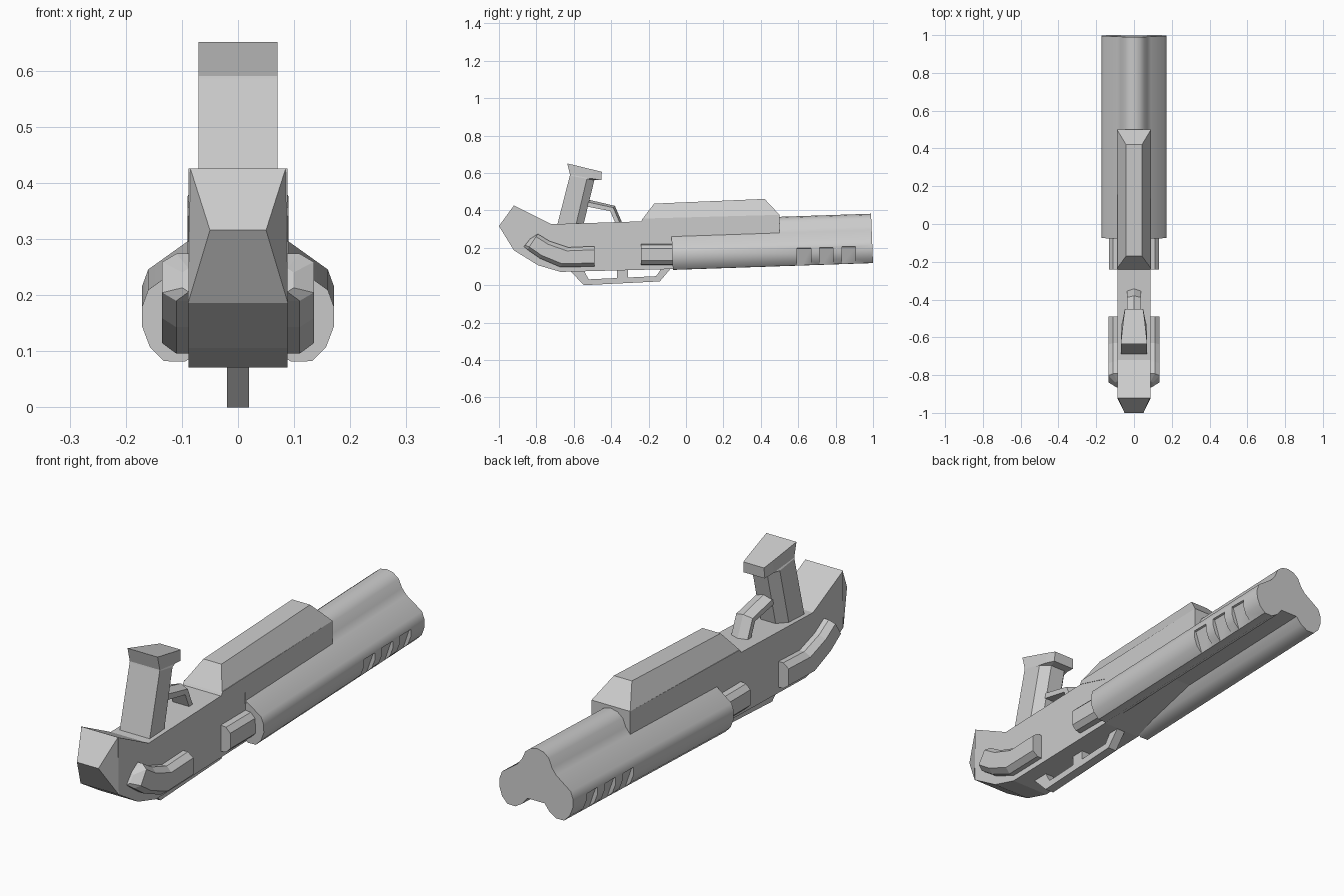
import bpy, bmesh, math
from mathutils import Vector

cube = bpy.data.objects.get("Cube")
if cube:
    bpy.data.objects.remove(cube, do_unlink=True)

metal = bpy.data.materials.new("plain_grey")
metal.use_nodes = True
GREY = (0.6, 0.6, 0.6, 1)
metal.diffuse_color = GREY
metal.node_tree.nodes["Principled BSDF"].inputs["Base Color"].default_value = GREY


def loft(name, rings):
    """Skin a list of closed rings and cap both ends."""
    bm = bmesh.new()
    loops = [[bm.verts.new(p) for p in ring] for ring in rings]
    n = len(loops[0])
    for a, b in zip(loops, loops[1:]):
        for i in range(n):
            j = (i + 1) % n
            bm.faces.new((a[i], a[j], b[j], b[i]))
    bm.faces.new(loops[0])
    bm.faces.new(loops[-1])
    bmesh.ops.recalc_face_normals(bm, faces=bm.faces)
    mesh = bpy.data.meshes.new(name)
    bm.to_mesh(mesh)
    bm.free()
    mesh.materials.append(metal)
    obj = bpy.data.objects.new(name, mesh)
    bpy.context.collection.objects.link(obj)
    return obj


def prism(name, profile, half):
    """Side profile (y, z) widened to both sides; half is one width or one per point."""
    if not isinstance(half, (list, tuple)):
        half = [half] * len(profile)
    return loft(name, [[(s * h, y, z) for (y, z), h in zip(profile, half)] for s in (-1, 1)])


# Main body and tapered nose
prism("body", [(-0.92, 0.43), (-0.92, 0.19), (-0.79, 0.11), (-0.67, 0.075), (-0.08, 0.09),
               (0.4, 0.16), (0.4, 0.3), (-0.24, 0.345), (-0.72, 0.33)], 0.088)
prism("nose", [(-0.92, 0.43), (-1, 0.32), (-0.92, 0.19)], [0.085, 0.05, 0.089])

# Upper housing: straight lower part and chamfered lid
prism("housing", [(-0.24, 0.345), (-0.23, 0.36), (0.5, 0.38), (0.5, 0.28), (-0.08, 0.25),
                  (-0.08, 0.3)], 0.09)


def plate(y0, z0, y1, z1, h):
    return [(-h, y0, z0), (h, y0, z0), (h, y1, z1), (-h, y1, z1)]


loft("housing_lid", [plate(-0.235, 0.355, 0.5, 0.38, 0.09), plate(-0.17, 0.44, 0.42, 0.465, 0.042)])

# Triple lobed barrel, rising slightly to the back
half = [(0.03, 0.38), (0.055, 0.36), (0.07, 0.325), (0.09, 0.3), (0.16, 0.25), (0.171, 0.22),
        (0.171, 0.185), (0.157, 0.148), (0.132, 0.123), (0.095, 0.122), (0.065, 0.14), (0.04, 0.17)]
section = [(0, 0.386)] + half + [(-x, z) for x, z in reversed(half)]


def barrel_ring(y):
    drop = 0.034 * (1 - y)
    return [(x, y - 0.04 * (z - 0.12), z - drop) for x, z in section]


barrel = loft("barrel", [barrel_ring(-0.07), barrel_ring(1)])

# Slanted cooling notches cut into both lower lobes
for y in (0.63, 0.75, 0.87):
    lift = 0.03 * (y - 0.63)
    for s in (-1, 1):
        wedge = [(0.18, 0.205), (0.163, 0.2), (0.125, 0.09), (0.18, 0.09)]
        cutter = loft("notch_cutter", [[(s * x, yy, z + lift) for x, z in wedge]
                                       for yy in (y - 0.037, y + 0.037)])
        cutter.hide_render = True
        mod = barrel.modifiers.new("notch", 'BOOLEAN')
        mod.operation = 'DIFFERENCE'
        mod.solver = 'EXACT'
        mod.object = cutter
        bpy.context.view_layer.objects.active = barrel
        bpy.ops.object.modifier_apply(modifier=mod.name)
        bpy.data.objects.remove(cutter, do_unlink=True)
bpy.ops.object.select_all(action='DESELECT')
barrel.select_set(True)
bpy.context.view_layer.objects.active = barrel
bpy.ops.object.shade_smooth_by_angle(angle=math.radians(35))

# Side blocks in front of the barrel, and bent side tubes by the nose
block = [(0.07, 0.225), (0.112, 0.22), (0.132, 0.2), (0.132, 0.135), (0.112, 0.115), (0.07, 0.11)]
bends = [(-0.49, 0.158, 0, 0.054), (-0.65, 0.153, 0.02, 0.053),
         (-0.755, 0.193, 0.026, 0.046), (-0.82, 0.236, 0.028, 0.042)]
for side, s in (("left", 1), ("right", -1)):
    loft(side + "_block", [[(s * x, y, z) for x, z in block] for y in (-0.24, -0.05)])
    rings = []
    for y, z, lean, r in bends:
        shape = [(0.07, 1), (0.11, 1), (0.135, 0.65), (0.135, -0.65), (0.11, -1), (0.07, -1)]
        rings.append([(s * x, y + lean * k, z + r * k) for x, k in shape])
    # Pinched tube end
    rings.append([(s * (0.07 + 0.45 * (x - 0.07)), y - 0.03 + lean * k * 0.6, z - 0.005 + r * k * 0.5)
                  for x, k in shape])
    loft(side + "_tube", rings)


# Upright grip with chamfered back and flared head
def grip_ring(front, mid, back, zf, zb, wf, wm, wb):
    zm = zf + (zb - zf) * (mid - front) / (back - front)
    return [(-wf, front, zf), (wf, front, zf), (wm, mid, zm),
            (wb, back, zb), (-wb, back, zb), (-wm, mid, zm)]


loft("grip", [grip_ring(-0.69, -0.59, -0.55, 0.32, 0.32, 0.07, 0.068, 0.035),
              grip_ring(-0.621, -0.53, -0.49, 0.59, 0.565, 0.07, 0.066, 0.035),
              grip_ring(-0.62, -0.5, -0.453, 0.595, 0.565, 0.07, 0.058, 0.05),
              grip_ring(-0.635, -0.5, -0.45, 0.655, 0.61, 0.07, 0.055, 0.048)])

# Trigger guard with a ridged outer face
guard = [((-0.56, 0.47), (-0.56, 0.43)), ((-0.38, 0.428), (-0.405, 0.4)), ((-0.338, 0.33), (-0.375, 0.33))]
loft("trigger_guard", [[(0, *outer), (0.038, *(Vector(outer).lerp(Vector(inner), 0.35))),
                        (0.038, *inner), (-0.038, *inner),
                        (-0.038, *(Vector(outer).lerp(Vector(inner), 0.35)))] for outer, inner in guard])

# Lower rail: bar, struts and middle post
prism("rail_bar", [(-0.545, 0.004), (-0.14, 0.024), (-0.16, 0.052), (-0.52, 0.035)], 0.02)
prism("rail_front_strut", [(-0.62, 0.08), (-0.545, 0.004), (-0.52, 0.035), (-0.545, 0.08)], 0.02)
prism("rail_back_strut", [(-0.16, 0.052), (-0.14, 0.024), (-0.08, 0.095), (-0.13, 0.095)], 0.02)
prism("rail_post", [(-0.37, 0.03), (-0.31, 0.03), (-0.31, 0.095), (-0.37, 0.095)], 0.02)

# Rest the lowest edge on the floor
for obj in bpy.context.scene.objects:
    if obj.type == 'MESH' and obj.data.materials and obj.data.materials[0] == metal:
        obj.location.z -= 0.004
